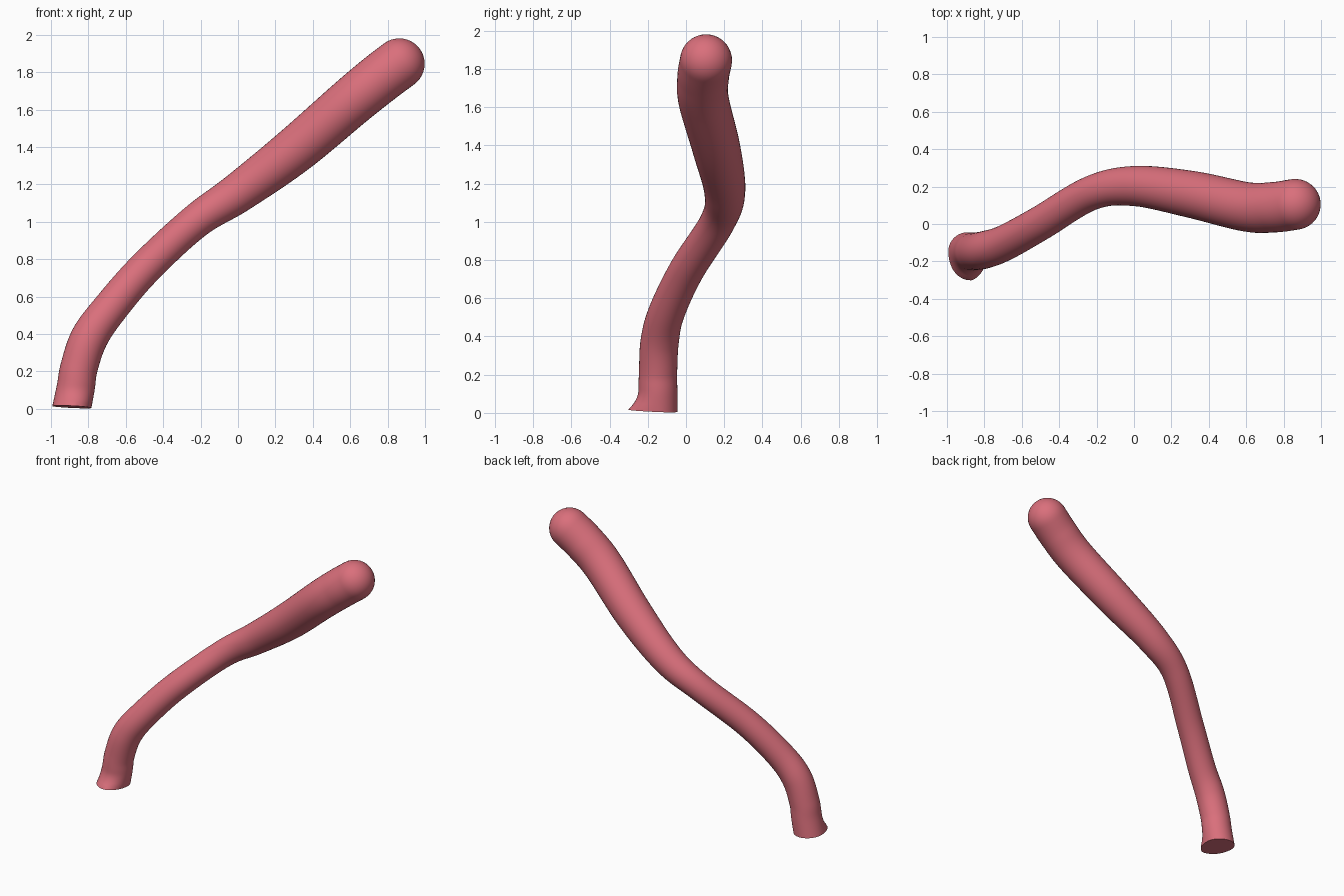
import bpy, bmesh, math
from mathutils import Vector

cube = bpy.data.objects.get("Cube")
if cube:
    bpy.data.objects.remove(cube, do_unlink=True)

SIDES, STEPS, CAP_RINGS = 40, 10, 10

# Centre line of the bent tube: x, y, z, radius
path = [Vector(p) for p in (
    (-0.915, -0.148, -0.12, 0.105),
    (-0.87, -0.147, 0.10, 0.102),
    (-0.85, -0.146, 0.22, 0.10),
    (-0.795, -0.137, 0.38, 0.10),
    (-0.69, -0.10, 0.53, 0.095),
    (-0.50, 0.005, 0.75, 0.092),
    (-0.23, 0.165, 1.00, 0.092),
    (0.00, 0.203, 1.155, 0.107),
    (0.30, 0.16, 1.38, 0.125),
    (0.60, 0.092, 1.637, 0.132),
    (0.75, 0.09, 1.76, 0.135),
    (0.862, 0.105, 1.845, 0.136),
)]


def spline(points):
    """Smooth interpolation through all points, radius included."""
    pts = [2 * points[0] - points[1]] + points + [2 * points[-1] - points[-2]]
    out = []
    for a, b, c, d in zip(pts, pts[1:], pts[2:], pts[3:]):
        for i in range(STEPS):
            t = i / STEPS
            out.append(0.5 * (2 * b + (c - a) * t + (2 * a - 5 * b + 4 * c - d) * t ** 2
                              + (3 * b - a - 3 * c + d) * t ** 3))
    return out + [points[-1]]


samples = spline(path)
bm = bmesh.new()
rings = []
side = Vector((1, 0, 0))


def add_ring(centre, tangent, radius):
    """Add a circle square to the tangent and join it to the previous one."""
    global side
    side = (side - tangent * side.dot(tangent)).normalized()
    other = tangent.cross(side)
    ring = []
    for k in range(SIDES):
        a = math.tau * k / SIDES
        ring.append(bm.verts.new(centre + radius * (math.cos(a) * side + math.sin(a) * other)))
    if rings:
        low = rings[-1]
        for k in range(SIDES):
            n = (k + 1) % SIDES
            bm.faces.new((low[k], low[n], ring[n], ring[k]))
    rings.append(ring)


# Tube body
last = len(samples) - 1
for i, s in enumerate(samples):
    tangent = (samples[min(i + 1, last)] - samples[max(i - 1, 0)]).to_3d().normalized()
    add_ring(s.to_3d(), tangent, s.w)

# Rounded tip
end, radius = samples[-1].to_3d(), samples[-1].w
for j in range(1, CAP_RINGS):
    a = 0.5 * math.pi * j / CAP_RINGS
    add_ring(end + tangent * radius * math.sin(a), tangent, radius * math.cos(a))
tip = bm.verts.new(end + tangent * radius)
for k in range(SIDES):
    bm.faces.new((rings[-1][k], rings[-1][(k + 1) % SIDES], tip))

# Small flared lip at the front of the foot
for v in bm.verts:
    if v.co.z < 0.12 and v.co.y < -0.148:
        lift = min(1, (0.12 - v.co.z) / 0.105)
        v.co.y -= 0.055 * lift ** 2 * (-0.148 - v.co.y) / 0.105

# Slightly tilted cut across the foot, closed with a flat face
cut = bmesh.ops.bisect_plane(
    bm, geom=bm.verts[:] + bm.edges[:] + bm.faces[:],
    plane_co=(-0.89, -0.175, 0.011), plane_no=(0.05, 0.045, 1), clear_inner=True)
rim = [e for e in cut["geom_cut"] if isinstance(e, bmesh.types.BMEdge)]
bmesh.ops.holes_fill(bm, edges=rim, sides=0)
bmesh.ops.recalc_face_normals(bm, faces=bm.faces[:])

mesh = bpy.data.meshes.new("bent_tube")
bm.to_mesh(mesh)
bm.free()
tube = bpy.data.objects.new("bent_tube", mesh)
bpy.context.collection.objects.link(tube)

# Rose red material
color = (0.70, 0.16, 0.20, 1)
mat = bpy.data.materials.new("rose_red")
mat.use_nodes = True
mat.diffuse_color = color
mat.node_tree.nodes["Principled BSDF"].inputs["Base Color"].default_value = color
mesh.materials.append(mat)

bpy.ops.object.select_all(action="DESELECT")
tube.select_set(True)
bpy.context.view_layer.objects.active = tube
bpy.ops.object.shade_smooth_by_angle(angle=math.radians(40))
